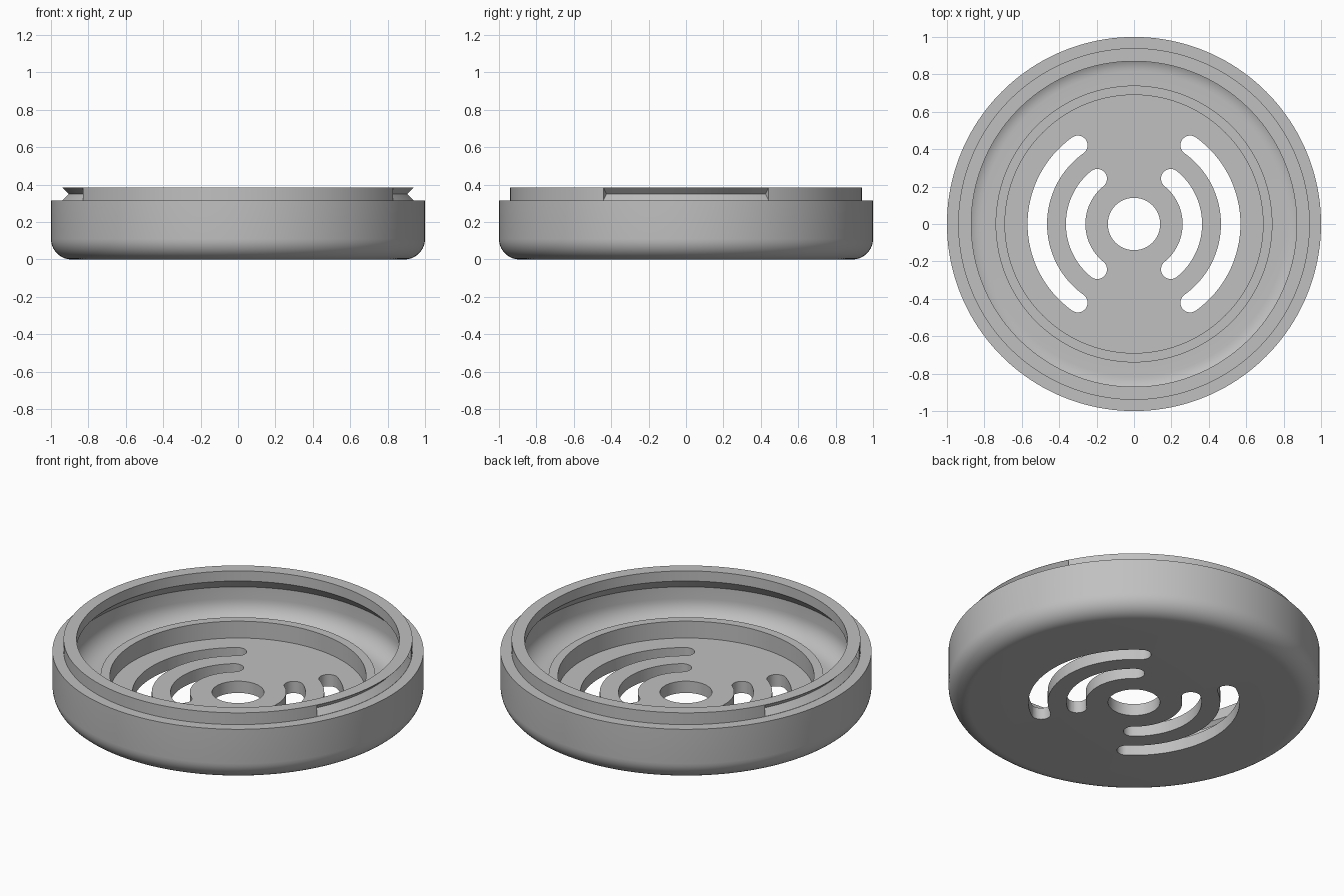
import bpy, bmesh
from math import sin, cos, pi, radians
from mathutils import Matrix, Vector

old = bpy.data.objects.get("Cube")
if old:
    bpy.data.objects.remove(old, do_unlink=True)

grey = bpy.data.materials.new("plain_grey")
grey.use_nodes = True
colour = (0.53, 0.53, 0.53, 1)
grey.diffuse_color = colour
grey.node_tree.nodes["Principled BSDF"].inputs["Base Color"].default_value = colour


def finish(bm, name):
    bmesh.ops.remove_doubles(bm, verts=bm.verts, dist=1e-5)
    bmesh.ops.recalc_face_normals(bm, faces=bm.faces)
    mesh = bpy.data.meshes.new(name)
    bm.to_mesh(mesh)
    bm.free()
    mesh.materials.append(grey)
    obj = bpy.data.objects.new(name, mesh)
    bpy.context.collection.objects.link(obj)
    return obj


def lathe(name, profile, start=0.0, sweep=2 * pi, steps=160):
    """Spin a closed (radius, height) profile about z, capping partial sweeps."""
    bm = bmesh.new()
    full = sweep > 6.28
    rings = []
    for i in range(steps if full else steps + 1):
        a = start + sweep * i / steps
        rings.append([bm.verts.new((r * cos(a), r * sin(a), z)) for r, z in profile])
    n = len(profile)
    for i in range(steps):
        a, b = rings[i], rings[(i + 1) % len(rings)]
        for j in range(n):
            k = (j + 1) % n
            bm.faces.new((a[j], b[j], b[k], a[k]))
    if not full:
        bm.faces.new(rings[0])
        bm.faces.new(rings[-1])
    return finish(bm, name)


def fillet(cx, cz, r, a0, a1, steps=10):
    return [(cx + r * cos(radians(a0 + (a1 - a0) * i / steps)),
             cz + r * sin(radians(a0 + (a1 - a0) * i / steps))) for i in range(steps + 1)]


def slot(name, radius, half_width, half_angle, side):
    """Curved slot cutter with rounded ends, centred on the x axis."""
    def arc(centre, r, a0, a1, steps):
        return [centre + Vector((cos(a0 + (a1 - a0) * i / steps),
                                 sin(a0 + (a1 - a0) * i / steps), 0)) * r
                for i in range(steps + 1)]
    h, o = radians(half_angle), Vector()
    end = [Vector((radius * cos(s * h), radius * sin(s * h), 0)) for s in (-1, 1)]
    pts = arc(o, radius + half_width, -h, h, 32)
    pts += arc(end[1], half_width, h, h + pi, 12)[1:]
    pts += arc(o, radius - half_width, h, -h, 32)[1:]
    pts += arc(end[0], half_width, pi - h, 2 * pi - h, 12)[1:-1]
    bm = bmesh.new()
    face = bm.faces.new([bm.verts.new((p.x, p.y, -0.05)) for p in pts])
    ext = bmesh.ops.extrude_face_region(bm, geom=[face])
    bmesh.ops.translate(bm, vec=(0, 0, 0.17),
                        verts=[v for v in ext["geom"] if isinstance(v, bmesh.types.BMVert)])
    bmesh.ops.rotate(bm, verts=bm.verts, matrix=Matrix.Rotation(side, 3, "Z"))
    return finish(bm, name)


# Round cap: hollow shell with stepped lip, inner ring wall and centre hole
profile = [(0.14, 0)]
profile += fillet(0.89, 0.11, 0.11, -90, 0)
profile += [(1, 0.315), (0.94, 0.315), (0.94, 0.385), (0.87, 0.385), (0.87, 0.325), (0.935, 0.26)]
profile += fillet(0.815, 0.19, 0.12, 0, -90)
profile += [(0.74, 0.07), (0.74, 0.17), (0.69, 0.17), (0.69, 0.07), (0.14, 0.07)]
cap = lathe("round_cap", profile)

# Cutters: two pairs of curved slots and a V groove on each side of the lip
notch = [(0.906, 0.35), (0.95, 0.394), (0.97, 0.394), (0.97, 0.3155), (0.9405, 0.3155)]
cutters = []
for side in (0, pi):
    cutters.append(slot("outer_slot_cutter", 0.517, 0.052, 54.5, side))
    cutters.append(slot("inner_slot_cutter", 0.312, 0.052, 51, side))
    cutters.append(lathe("lip_groove_cutter", notch, side - radians(28), radians(56), 30))

bpy.context.view_layer.objects.active = cap
for cutter in cutters:
    cutter.hide_render = True
    mod = cap.modifiers.new("cut", "BOOLEAN")
    mod.operation = "DIFFERENCE"
    mod.solver = "EXACT"
    mod.object = cutter
    bpy.ops.object.modifier_apply(modifier=mod.name)
    bpy.data.objects.remove(cutter, do_unlink=True)

# Smooth round surfaces, crisp edges
bpy.ops.object.select_all(action="DESELECT")
cap.select_set(True)
bpy.ops.object.shade_smooth_by_angle(angle=radians(30))
